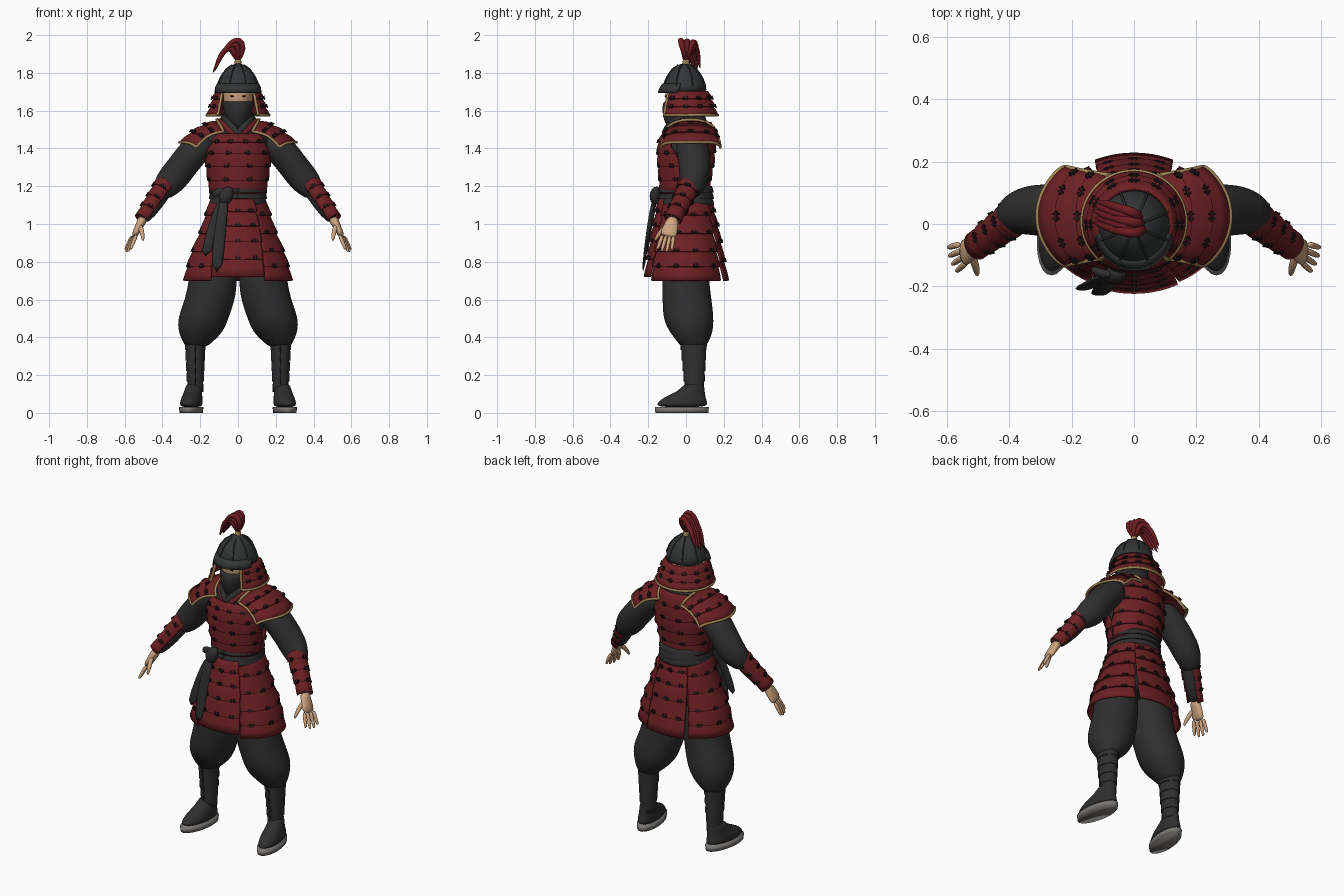
import bpy, bmesh, math
from mathutils import Vector, Matrix

if "Cube" in bpy.data.objects:
    bpy.data.objects.remove(bpy.data.objects["Cube"])

YAX = Vector((0, 1, 0))


def material(name, rgb):
    m = bpy.data.materials.new(name)
    m.use_nodes = True
    m.diffuse_color = (*rgb, 1)
    bsdf = m.node_tree.nodes["Principled BSDF"]
    bsdf.inputs["Base Color"].default_value = (*rgb, 1)
    bsdf.inputs["Roughness"].default_value = 0.8
    return m


CLOTH = material("black cloth", (.028, .028, .029))
STEEL = material("dark helmet", (.033, .036, .037))
RED = material("lacquer red", (.15, .014, .017))
PLUME = material("plume red", (.16, .012, .016))
LACE = material("lacing", (.016, .009, .01))
GOLD = material("gold trim", (.36, .23, .095))
SKIN = material("skin", (.62, .38, .22))
SOLE = material("sole grey", (.19, .18, .17))


def add(name, data, mat, mirror=False):
    ob = bpy.data.objects.new(name, data)
    data.materials.append(mat)
    bpy.context.scene.collection.objects.link(ob)
    if mirror:
        ob.modifiers.new("Mirror", "MIRROR").use_mirror_merge = False
    return ob


def mesh_from(name, bm):
    me = bpy.data.meshes.new(name)
    bm.to_mesh(me)
    bm.free()
    return me


def loft(name, rings, mat, tilt=False, mirror=False, n=16, level=1, fold=0, shear=0):
    """Skin ellipses (x, y, z, rx, ry); tilt turns them square to the path."""
    bm, loops = bmesh.new(), []
    cs = [Vector(r[:3]) for r in rings]
    for i, (c, r) in enumerate(zip(cs, rings)):
        nrm, bi = Vector((1, 0, 0)), YAX
        if tilt:
            t = (cs[min(i + 1, len(cs) - 1)] - cs[max(i - 1, 0)]).normalized()
            nrm = t.cross(YAX).normalized()
            bi = nrm.cross(t)
        loop = []
        for k in range(n):
            a = math.tau * k / n
            w = 1 + fold * math.sin(3 * a + 2.2 * i)
            p = c + nrm * (r[3] * w * math.cos(a)) + bi * (r[4] * w * math.sin(a))
            p.x += shear * p.y
            loop.append(bm.verts.new(p))
        loops.append(loop)
    for lo, hi in zip(loops, loops[1:]):
        for k in range(n):
            bm.faces.new((lo[k], lo[(k + 1) % n], hi[(k + 1) % n], hi[k]))
    bm.faces.new(loops[0])
    bm.faces.new(loops[-1])
    bmesh.ops.recalc_face_normals(bm, faces=bm.faces)
    me = mesh_from(name, bm)
    me.shade_smooth()
    ob = add(name, me, mat, mirror)
    if level:
        sub = ob.modifiers.new("Subdivision", "SUBSURF")
        sub.levels = sub.render_levels = level
    return ob


def cord(name, pts, depth, mat, mirror=False):
    cu = bpy.data.curves.new(name, "CURVE")
    cu.dimensions, cu.bevel_depth, cu.bevel_resolution = "3D", depth, 1
    sp = cu.splines.new("POLY")
    sp.points.add(len(pts) - 1)
    for q, p in zip(sp.points, pts):
        q.co = (*p, 1)
    return add(name, cu, mat, mirror)


def hoop(keys, centre, cx=0):
    """Surface around the body from keys (z, rx, ry, cy, half angle)."""
    def f(u, v):
        s = min(max(v, 0), 1) * (len(keys) - 1)
        i = min(int(s), len(keys) - 2)
        z, rx, ry, cy, half = [p + (q - p) * (s - i) for p, q in zip(keys[i], keys[i + 1])]
        a = math.radians(centre + (2 * u - 1) * half)
        return Vector((cx + rx * math.sin(a), cy - ry * math.cos(a), z))
    return f


def wrap(c0, c1, r0, r1, half, pull=0, bulge=0):
    """Surface wrapped over the outside of a limb axis."""
    c0, c1 = Vector(c0), Vector(c1)
    t = (c1 - c0).normalized()
    nrm = t.cross(YAX).normalized()
    bi = nrm.cross(t)

    def f(u, v):
        a = math.radians((2 * u - 1) * half)
        ry, rn = [p + (q - p) * v for p, q in zip(r0, r1)]
        out = rn * math.cos(a) + bulge * math.sin(math.pi * v)
        return c0.lerp(c1, v) + bi * (ry * math.sin(a)) + nrm * out - t * (pull * v * math.sin(a) ** 2)
    return f


def armour(name, f, rows, mat=RED, nu=24, lip=.009, laces=0, trim="", mirror=False, thick=.01):
    """Overlapping rows of plate on surface f, with lacing and edge trim."""
    def frame(u, v, e=.01):
        du = (f(u + e, v) - f(u - e, v)).normalized()
        dv = f(u, min(v + e, 1)) - f(u, max(v - e, 0))
        nrm = dv.cross(du).normalized()
        return du, nrm.cross(du), nrm

    bm, grid = bmesh.new(), []
    for r in range(rows):
        for s, off in ((0, 0), (.5, lip * .7), (1, lip)):
            v = (r + s) / rows
            grid.append([bm.verts.new(f(i / nu, v) + frame(i / nu, v)[2] * off) for i in range(nu + 1)])
    for a, b in zip(grid, grid[1:]):
        for i in range(nu):
            bm.faces.new((a[i], b[i], b[i + 1], a[i + 1]))
    me = mesh_from(name, bm)
    me.shade_smooth()
    me.set_sharp_from_angle(angle=.7)
    sol = add(name, me, mat, mirror).modifiers.new("Solidify", "SOLIDIFY")
    sol.thickness = thick
    if laces:
        bm = bmesh.new()
        for r in range(1, rows):
            for k in range(laces):
                u, v = (k + .5) / laces, (r - .08) / rows
                x, y, z = frame(u, v)
                o = f(u, v) + z * lip
                for dx, w, h in ((0, .034, .007), (-.007, .006, .022), (.007, .006, .022)):
                    m = Matrix((x * w, y * h, z * .008)).transposed().to_4x4()
                    m.translation = o + x * dx
                    bmesh.ops.create_cube(bm, size=1, matrix=m)
        add(name + "_lacing", mesh_from(name + "_lacing", bm), LACE, mirror)
    steps = [i / nu for i in range(nu + 1)]
    edges = {"t": [(s, 0) for s in steps], "b": [(s, 1) for s in steps],
             "l": [(0, s) for s in steps], "r": [(1, s) for s in steps]}
    for e in trim:
        pts = [f(*uv) + frame(*uv)[2] * lip * .6 for uv in edges[e]]
        cord(name + "_trim_" + e, pts, .008, GOLD, mirror)


# Feet, shins and trousers
loft("sole", [(.245, -.022, 0, .06, .14), (.245, -.022, .03, .062, .143)], SOLE, mirror=True, n=24, level=0, shear=-.12)
loft("boot", [(.245, -.022, .028, .058, .138), (.245, -.02, .055, .06, .136), (.243, -.005, .085, .054, .11),
              (.24, .03, .115, .047, .07), (.238, .045, .16, .043, .053)], CLOTH, mirror=True, level=2, shear=-.12)
armour("shin_wrap", hoop([(.39, .053, .068, .04, 180), (.25, .046, .058, .042, 180), (.11, .038, .046, .045, 180)], 180, .226),
       5, CLOTH, lip=.005, mirror=True)
loft("trouser_leg", [(.11, 0, .95, .11, .11), (.13, -.005, .7, .132, .128), (.15, .005, .6, .135, .132),
                     (.185, .015, .5, .138, .138), (.195, .025, .43, .122, .118), (.215, .038, .375, .08, .084),
                     (.222, .04, .345, .052, .062)], CLOTH, mirror=True, level=2, fold=.025)
loft("hips", [(0, 0, .8, .2, .13), (0, 0, .95, .18, .14), (0, 0, 1.16, .13, .12)], CLOTH)

# Skirt panels
armour("front_skirt", hoop([(1.14, .14, .14, 0, 36), (.95, .2, .18, 0, 36), (.72, .275, .215, 0, 30)], 0), 5, laces=3)
armour("back_skirt", hoop([(1.14, .14, .13, 0, 36), (.95, .21, .175, 0, 32), (.7, .28, .22, 0, 26)], 180), 5, laces=3)
armour("side_skirt", hoop([(1.14, .14, .135, 0, 56), (.98, .19, .165, 0, 56), (.82, .255, .195, 0, 59),
                           (.7, .283, .205, 0, 60)], 90), 5, laces=4, mirror=True)

# Under-robe and cuirass
loft("robe", [(0, 0, 1.1, .135, .115), (0, 0, 1.26, .15, .122), (0, .005, 1.38, .168, .132), (0, .012, 1.46, .168, .125),
              (0, .02, 1.53, .13, .105), (0, .015, 1.57, .075, .08), (0, .01, 1.66, .06, .07)], CLOTH, n=24)
armour("chest_plate", hoop([(1.48, .16, .125, 0, 43), (1.42, .178, .148, 0, 55), (1.34, .176, .148, 0, 75),
                            (1.25, .158, .142, 0, 92), (1.16, .143, .132, 0, 92)], 0), 5, laces=4)
armour("back_plate", hoop([(1.54, .17, .135, 0, 45), (1.44, .18, .152, 0, 55), (1.34, .176, .148, 0, 75),
                           (1.25, .158, .13, 0, 92), (1.16, .143, .122, 0, 92)], 180), 5, laces=4)
for name, off, mat in (("outer_collar", 0, RED), ("inner_collar", .018, CLOTH)):
    loft(name, [(.1 - off, .06, 1.55 + off, .012, .02), (.1 - off, -.02, 1.55 + off, .014, .022),
                (.07 - off, -.09, 1.52 + off, .022, .014), (-.01, -.128, 1.45 + off, .02, .012)],
         mat, tilt=True, mirror=True, n=8)

# Belt with knot and hanging tails
armour("belt", hoop([(1.2, .146, .137, 0, 180), (1.1, .146, .142, 0, 180)], 180), 3, CLOTH, nu=36, lip=.008)
loft("belt_knot", [(-.07, -.16, 1.1, .02, .02), (-.068, -.165, 1.13, .04, .03), (-.06, -.165, 1.17, .042, .03),
                   (-.05, -.155, 1.2, .02, .015)], CLOTH, n=10)
loft("knot_loop", [(-.05, -.16, 1.17, .012, .012), (-.1, -.165, 1.175, .03, .018), (-.14, -.14, 1.15, .012, .012)], CLOTH, tilt=True, n=10)
loft("long_tail", [(-.07, -.165, 1.15, .03, .015), (-.095, -.2, .98, .033, .011), (-.115, -.23, .73, .038, .009)], CLOTH, n=8)
loft("short_tail", [(-.08, -.16, 1.14, .03, .014), (-.13, -.19, .99, .033, .011), (-.175, -.212, .82, .034, .009)], CLOTH, n=8)

# Arms
loft("sleeve", [(.14, .03, 1.46, .065, .08), (.22, .035, 1.4, .085, .092), (.29, .045, 1.315, .08, .085),
                (.345, .045, 1.24, .083, .08), (.385, .03, 1.195, .07, .066), (.415, .01, 1.155, .045, .045)],
     CLOTH, tilt=True, mirror=True, level=2, fold=.03)
loft("forearm", [(.37, .03, 1.22, .052, .052), (.44, -.02, 1.11, .046, .047), (.51, -.073, 1.01, .033, .036)],
     CLOTH, tilt=True, mirror=True)
armour("forearm_guard", wrap((.37, .032, 1.225), (.507, -.07, 1.025), (.057, .056), (.042, .038), 125), 4,
       lip=.006, laces=3, mirror=True, thick=.006)
armour("shoulder_plate", wrap((.075, .025, 1.487), (.272, .025, 1.372), (.125, .07), (.152, .066), 88, .06, .02), 3,
       laces=5, trim="tblr", mirror=True)

# Hands
loft("palm", [(.5, -.066, 1.035, .028, .03), (.515, -.075, 1.005, .024, .036), (.535, -.087, .965, .02, .046),
              (.552, -.097, .93, .015, .044)], SKIN, tilt=True, mirror=True, n=12)
spread = Vector((-.35, -.9, .1))
for k, length in enumerate((.85, 1, 1.02, .92)):
    base = Vector((.548, -.094, .942)) + spread * (.021 * (k - 1.5))
    tip = base + (Vector((.04, -.022, -.088)) + spread * (.008 * (k - 1.5))) * length
    loft("finger", [(*base.lerp(tip, t), r, r) for t, r in ((0, .012), (.5, .011), (.9, .009), (1, .005))],
         SKIN, tilt=True, mirror=True, n=8)
loft("thumb", [(.522, -.09, 1.0, .016, .016), (.51, -.13, .965, .014, .014), (.503, -.155, .93, .011, .011),
               (.503, -.165, .91, .005, .005)], SKIN, tilt=True, mirror=True, n=8)

# Head and mask
loft("head", [(0, 0, 1.56, .05, .06), (0, -.01, 1.62, .075, .095), (0, -.01, 1.69, .082, .106), (0, -.01, 1.77, .07, .09)], SKIN, n=20)
loft("eye", [(.032, -.109, 1.672, .012, .006), (.032, -.109, 1.682, .012, .006)], LACE, mirror=True, n=8)
loft("face_mask", [(0, -.035, 1.5, .045, .06), (0, -.035, 1.54, .056, .08), (0, -.025, 1.6, .078, .105),
                   (0, -.015, 1.64, .086, .107), (0, -.012, 1.655, .084, .106)], CLOTH, n=20)

# Helmet, neck guard and plume
dome = [(1.685, .123, .123), (1.73, .117, .118), (1.78, .098, .1), (1.82, .068, .07), (1.842, .035, .036), (1.85, .01, .01)]
loft("helmet_dome", [(0, -.008, *d) for d in dome], STEEL, n=24)
for k in range(8):
    a = math.tau * (k + .5) / 8
    cord("helmet_rib", [(d[1] * math.cos(a), -.008 + d[2] * math.sin(a), d[0]) for d in dome[1:-1]], .004, STEEL)
armour("helmet_brim", hoop([(1.745, .113, .116, -.008, 80), (1.72, .122, .13, -.008, 78), (1.695, .127, .138, -.008, 72)], 0),
       1, STEEL, lip=.004)
armour("neck_guard", hoop([(1.705, .117, .115, 0, 138), (1.64, .138, .138, .004, 139), (1.575, .16, .155, .008, 140)], 180),
       3, nu=36, laces=9, trim="blr")
loft("plume_socket", [(0, 0, 1.835, .024, .024), (0, 0, 1.85, .017, .017), (0, 0, 1.875, .02, .02)], GOLD, n=12)
for k in range(12):
    t, w = k / 11, (k * 5 % 12) / 11
    y = .085 * w - .035
    loft("plume_strand", [(0, 0, 1.86, .01, .01), (.035 - .06 * t, y * .5, 1.93 - .02 * t, .02, .017),
                          (.01 - .06 * t, y * .9, 1.985 - .045 * t, .02, .018),
                          (-.04 - .055 * t, y + .01, 1.965 - .07 * t, .016, .016),
                          (-.085 - .03 * t, y + .02, 1.9 - .07 * t, .01, .01),
                          (-.1 - .035 * t, y + .025, 1.86 - .06 * t, .002, .002)], PLUME, tilt=True, n=8)
